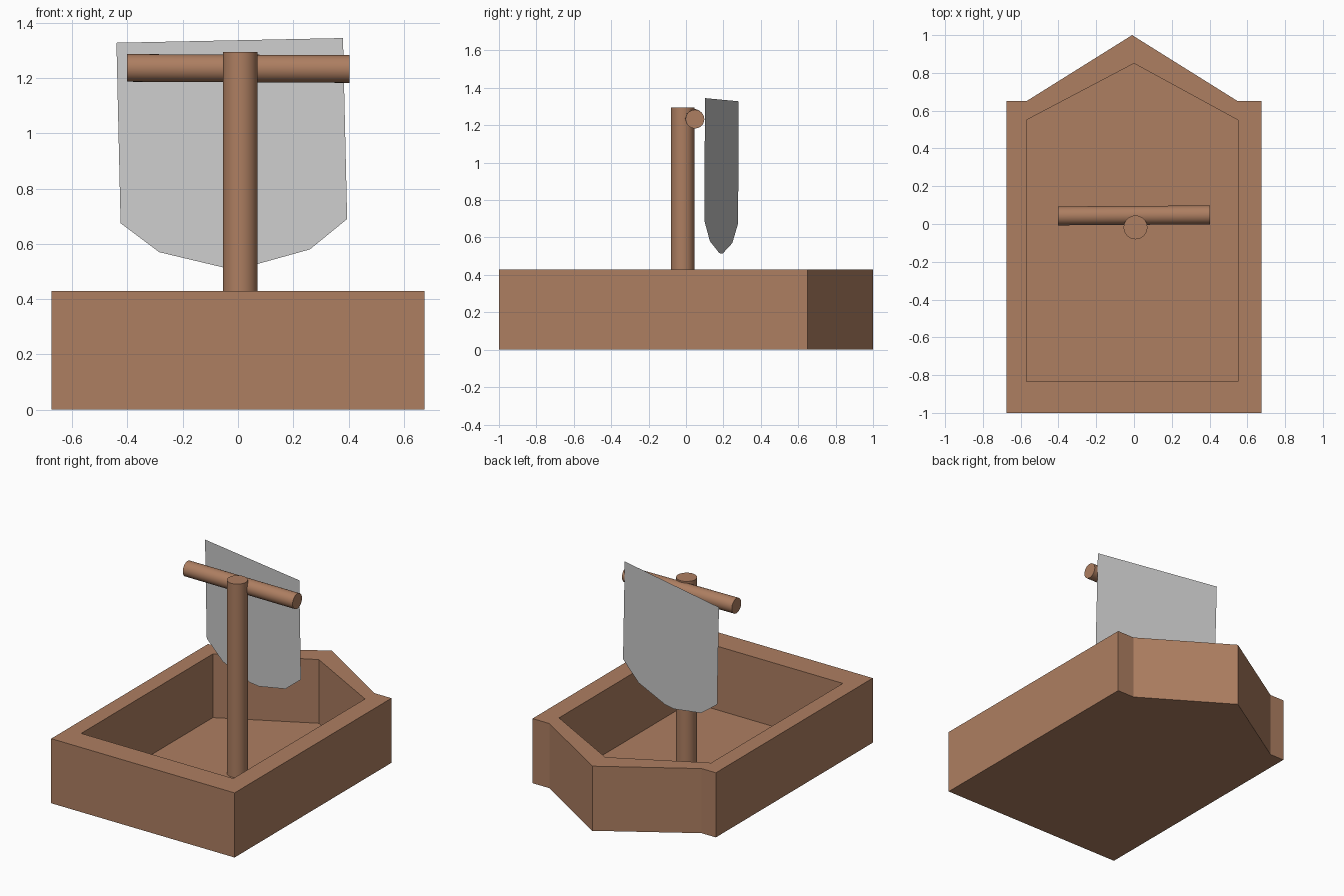
import bpy, bmesh
from mathutils import Vector

if "Cube" in bpy.data.objects:
    bpy.data.objects.remove(bpy.data.objects["Cube"])

wood = bpy.data.materials.new("wood")
wood.diffuse_color = (0.42, 0.21, 0.12, 1)
wood.use_nodes = True
wood.node_tree.nodes["Principled BSDF"].inputs["Base Color"].default_value = wood.diffuse_color


def add_object(name, bm, mat=None):
    mesh = bpy.data.meshes.new(name)
    bm.to_mesh(mesh)
    bm.free()
    obj = bpy.data.objects.new(name, mesh)
    bpy.context.collection.objects.link(obj)
    if mat:
        mesh.materials.append(mat)
    return obj


def prism(name, outline, z0, z1, mat=None):
    bm = bmesh.new()
    base = bm.faces.new([bm.verts.new((x, y, z0)) for x, y in outline])
    top = bmesh.ops.extrude_face_region(bm, geom=[base], use_keep_orig=True)
    bmesh.ops.translate(bm, vec=(0, 0, z1 - z0),
                        verts=[v for v in top["geom"] if isinstance(v, bmesh.types.BMVert)])
    bmesh.ops.recalc_face_normals(bm, faces=bm.faces)
    return add_object(name, bm, mat)


def pole(name, start, end, radius):
    start, end = Vector(start), Vector(end)
    axis = end - start
    bpy.ops.mesh.primitive_cylinder_add(vertices=32, radius=radius, depth=axis.length,
                                        location=(start + end) / 2)
    obj = bpy.context.object
    obj.name = name
    obj.rotation_euler = axis.to_track_quat('Z', 'Y').to_euler()
    obj.data.materials.append(wood)
    bpy.ops.object.shade_smooth_by_angle()
    return obj


# Hull: pointed block with stepped shoulders, hollowed down to a thin floor
hull = prism("hull", [(-0.675, -1), (0.675, -1), (0.675, 0.65), (0.55, 0.65),
                      (-0.01, 1), (-0.57, 0.65), (-0.675, 0.65)], 0, 0.43, wood)
hollow = prism("hull_hollow_cutter", [(-0.57, -0.835), (0.55, -0.835), (0.55, 0.55),
                                      (0.0, 0.85), (-0.57, 0.55)], 0.006, 0.6, wood)
hollow.hide_render = True
cut = hull.modifiers.new("hollow", 'BOOLEAN')
cut.operation = 'DIFFERENCE'
cut.solver = 'EXACT'
cut.object = hollow
bpy.context.view_layer.objects.active = hull
bpy.ops.object.modifier_apply(modifier=cut.name)
bpy.data.objects.remove(hollow)

# Mast and yard
pole("mast", (0.008, -0.018, 0.002), (0.008, -0.018, 1.295), 0.063)
pole("yard", (-0.402, 0.043, 1.237), (0.403, 0.048, 1.233), 0.05)

# Sail: single flat sheet, turned slightly about the vertical
profile = [(-0.44, 1.328), (-0.425, 0.675), (-0.285, 0.57), (-0.05, 0.514), (0.03, 0.516),
           (0.26, 0.58), (0.395, 0.69), (0.38, 1.345)]
bm = bmesh.new()
bm.faces.new([bm.verts.new((x, 0.185 - 0.22 * x, z)) for x, z in profile])
add_object("sail", bm)
